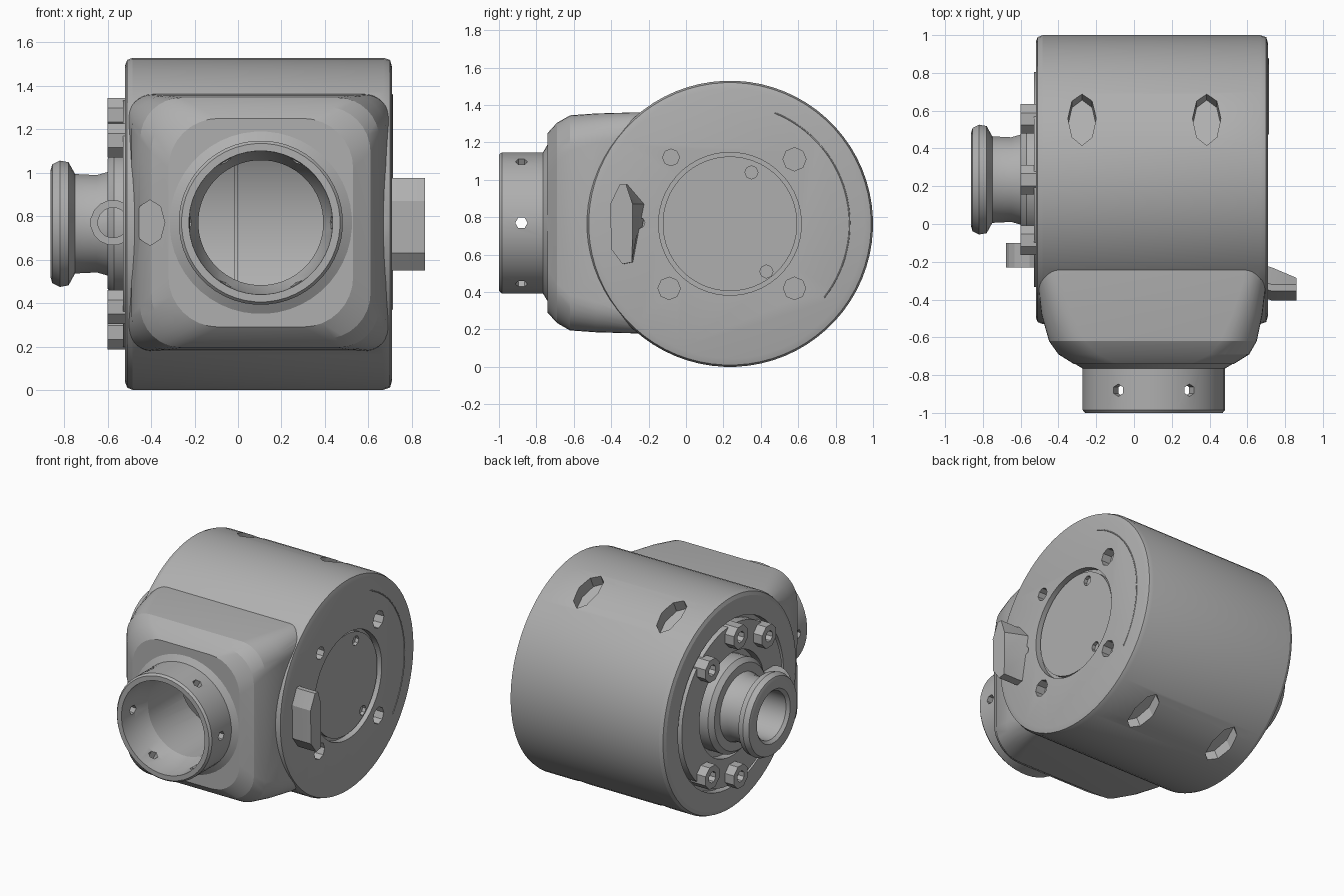
import bpy, bmesh, math
from mathutils import Matrix

cube = bpy.data.objects.get("Cube")
if cube:
    bpy.data.objects.remove(cube, do_unlink=True)

# Material
grey = bpy.data.materials.new("cast grey")
grey.use_nodes = True
COLOUR = (0.43, 0.43, 0.43, 1)
grey.diffuse_color = COLOUR
grey.node_tree.nodes["Principled BSDF"].inputs["Base Color"].default_value = COLOUR

DY, DZ = 0.235, 0.765      # drum axis, along x
SX, SZ = 0.105, 0.77       # spout axis, along y


def finish(name, bm):
    bmesh.ops.recalc_face_normals(bm, faces=bm.faces)
    mesh = bpy.data.meshes.new(name)
    bm.to_mesh(mesh)
    bm.free()
    mesh.materials.append(grey)
    ob = bpy.data.objects.new(name, mesh)
    bpy.context.scene.collection.objects.link(ob)
    return ob


def loft(name, loops, ring=False):
    """Skin closed loops of points; ring joins the last loop to the first."""
    bm = bmesh.new()
    rows = [[bm.verts.new(p) for p in loop] for loop in loops]
    n = len(rows[0])
    pairs = list(zip(rows, rows[1:]))
    if ring:
        pairs.append((rows[-1], rows[0]))
    else:
        bm.faces.new(rows[0])
        bm.faces.new(rows[-1])
    for a, b in pairs:
        for i in range(n):
            j = (i + 1) % n
            bm.faces.new((a[i], a[j], b[j], b[i]))
    return finish(name, bm)


def lathe(name, profile, axis="x", centre=(DY, DZ), n=48, ring=False):
    """Turn (position, radius) points about an axis parallel to x or y."""
    loops = []
    for t, r in profile:
        loop = []
        for i in range(n):
            a = math.tau * (i + 0.5) / n
            u, v = centre[0] + r * math.cos(a), centre[1] + r * math.sin(a)
            loop.append((t, u, v) if axis == "x" else (u, t, v))
        loops.append(loop)
    return loft(name, loops, ring)


def tube(name, t0, t1, inner, outer, **kw):
    return lathe(name, [(t0, inner), (t0, outer), (t1, outer), (t1, inner)], ring=True, **kw)


def combine(target, tool, op="DIFFERENCE"):
    mod = target.modifiers.new("combine", "BOOLEAN")
    mod.operation, mod.object, mod.solver = op, tool, "EXACT"
    bpy.context.view_layer.objects.active = target
    bpy.ops.object.modifier_apply(modifier=mod.name)
    bpy.data.objects.remove(tool, do_unlink=True)


def prism(name, sides, size, matrix):
    bm = bmesh.new()
    bmesh.ops.create_cone(bm, cap_ends=True, segments=sides, radius1=1, radius2=1, depth=1,
                          matrix=matrix @ Matrix.Diagonal((*size, 1)))
    return finish(name, bm)


def rounded(y, x0, x1, z0, z1, r, steps=8):
    """Rounded rectangle facing y."""
    corners = [(x1 - r, z1 - r), (x0 + r, z1 - r), (x0 + r, z0 + r), (x1 - r, z0 + r)]
    pts = []
    for k, (cx, cz) in enumerate(corners):
        for i in range(steps + 1):
            a = math.pi / 2 * (k + i / steps)
            pts.append((cx + r * math.cos(a), y, cz + r * math.sin(a)))
    return pts


# Drum with rounded rims
housing = lathe("housing", [(-0.52, 0.73), (-0.51, 0.755), (-0.485, 0.765),
                            (0.67, 0.765), (0.70, 0.755), (0.71, 0.72)], n=72)

# Square front block tapering towards the spout
block = loft("block", [rounded(0.1, -0.512, 0.702, 0.17, 1.37, 0.1),
                       rounded(-0.3, -0.51, 0.70, 0.18, 1.36, 0.12),
                       rounded(-0.48, -0.49, 0.68, 0.185, 1.355, 0.16),
                       rounded(-0.62, -0.45, 0.65, 0.195, 1.345, 0.19),
                       rounded(-0.69, -0.40, 0.61, 0.235, 1.305, 0.21),
                       rounded(-0.74, -0.32, 0.53, 0.29, 1.25, 0.23)])
combine(housing, block, "UNION")

# Spout, its collar and bore, and the hollow with a seam groove
spout = lathe("spout", [(-0.5, 0.42), (-0.74, 0.42), (-0.765, 0.378), (-0.985, 0.378), (-1, 0.365)],
              axis="y", centre=(SX, SZ))
combine(housing, spout, "UNION")
hollow = lathe("hollow", [(-0.40, 0.61), (-0.015, 0.61), (-0.015, 0.63),
                          (-0.003, 0.63), (-0.003, 0.61), (0.6, 0.61)], n=64)
combine(housing, hollow)
bore = lathe("bore", [(-1.1, 0.335), (-0.86, 0.325), (-0.76, 0.288), (0.2, 0.288)],
             axis="y", centre=(SX, SZ))
combine(housing, bore)

# Six radial holes through the spout wall
for i in range(6):
    a = math.tau * i / 6
    m = (Matrix.Translation((SX, -0.88, SZ)) @ Matrix.Rotation(-a, 4, "Y")
         @ Matrix.Translation((0.36, 0, 0)) @ Matrix.Rotation(math.pi / 2, 4, "Y"))
    combine(housing, prism("hole", 6, (0.033, 0.033, 0.2), m))

# Long pockets in the top and bottom of the drum
for x in (-0.275, 0.385):
    for a in (math.radians(25), math.radians(155)):
        m = (Matrix.Translation((x, DY, DZ)) @ Matrix.Rotation(-a, 4, "X")
             @ Matrix.Translation((0, 0, 0.765)))
        combine(housing, prism("pocket", 8, (0.075, 0.15, 0.18), m))

# Recesses in both end faces
combine(housing, lathe("recess", [(0.665, 0.382), (0.8, 0.382)]))
combine(housing, lathe("recess", [(-0.6, 0.6), (-0.47, 0.6)]))


def side_hole(target, y, z, r, x=0.71, depth=0.14):
    m = Matrix.Translation((x, y, z)) @ Matrix.Rotation(math.pi / 2, 4, "Y")
    combine(target, prism("hole", 8, (r, r, depth), m))


for y, z, r in ((0.58, 1.11, 0.062), (0.58, 0.42, 0.06), (-0.09, 0.42, 0.06),
                (-0.08, 1.12, 0.045), (-0.25, 0.77, 0.03)):
    side_hole(housing, y, z, r)

# Notch beside the spout
m = Matrix.Translation((-0.405, -0.7, SZ)) @ Matrix.Rotation(math.pi / 2, 4, "X")
combine(housing, prism("notch", 8, (0.068, 0.105, 0.2), m))

# Left end cover with its small holes
cover = lathe("end_cover", [(0.62, 0.36), (0.69, 0.36)])
for y, z in ((0.35, 1.04), (0.43, 0.51)):
    side_hole(cover, y, z, 0.035, x=0.69, depth=0.06)

# Left grip tab
outline = [(-0.40, 0.63), (-0.405, 0.87), (-0.355, 0.975), (-0.32, 0.975),
           (-0.23, 0.87), (-0.26, 0.72), (-0.29, 0.56), (-0.34, 0.55)]
loft("grip_tab", [[(0.66, y + 0.02, z) for y, z in outline],
                  [(0.73, y, z) for y, z in outline],
                  [(0.86, min(y, -0.285), z) for y, z in outline]])

# Thin arc line on the left end
curve = bpy.data.curves.new("arc_line", "CURVE")
curve.dimensions = "3D"
curve.bevel_depth = 0.004
curve.bevel_resolution = 1
curve.materials.append(grey)
line = curve.splines.new("POLY")
line.points.add(30)
for i, p in enumerate(line.points):
    a = math.radians(68 - 106 * i / 30)
    p.co = (0.71, DY + 0.64 * math.cos(a), DZ + 0.64 * math.sin(a), 1)
bpy.context.scene.collection.objects.link(bpy.data.objects.new("arc_line", curve))

# Right end ring, bolts and mounting plate
tube("bearing_ring", -0.53, -0.46, 0.37, 0.57)
for i, deg in enumerate((50, 90, 130, 230, 270, 310)):
    a = math.radians(deg)
    centre = (DY + 0.5 * math.cos(a), DZ + 0.5 * math.sin(a))
    tube("bolt_%d" % (i + 1), -0.6, -0.48, 0.04, 0.085, centre=centre, n=8)
lathe("mounting_plate", [(-0.45, 0.33), (-0.57, 0.33), (-0.6, 0.30)])

# Flanged hub with a blind bore
lathe("hub", [(-0.58, 0.245), (-0.65, 0.225), (-0.75, 0.23), (-0.78, 0.285), (-0.82, 0.292),
              (-0.855, 0.275), (-0.862, 0.25), (-0.86, 0.19), (-0.84, 0.17), (-0.6, 0.17)], n=32)

# Ring lug
tube("ring_lug", -0.23, -0.10, 0.07, 0.105, axis="y", centre=(-0.575, SZ), n=16)

# Shading
for ob in bpy.context.scene.objects:
    ob.select_set(ob.type == "MESH")
bpy.context.view_layer.objects.active = housing
bpy.ops.object.shade_smooth_by_angle(angle=math.radians(20))
